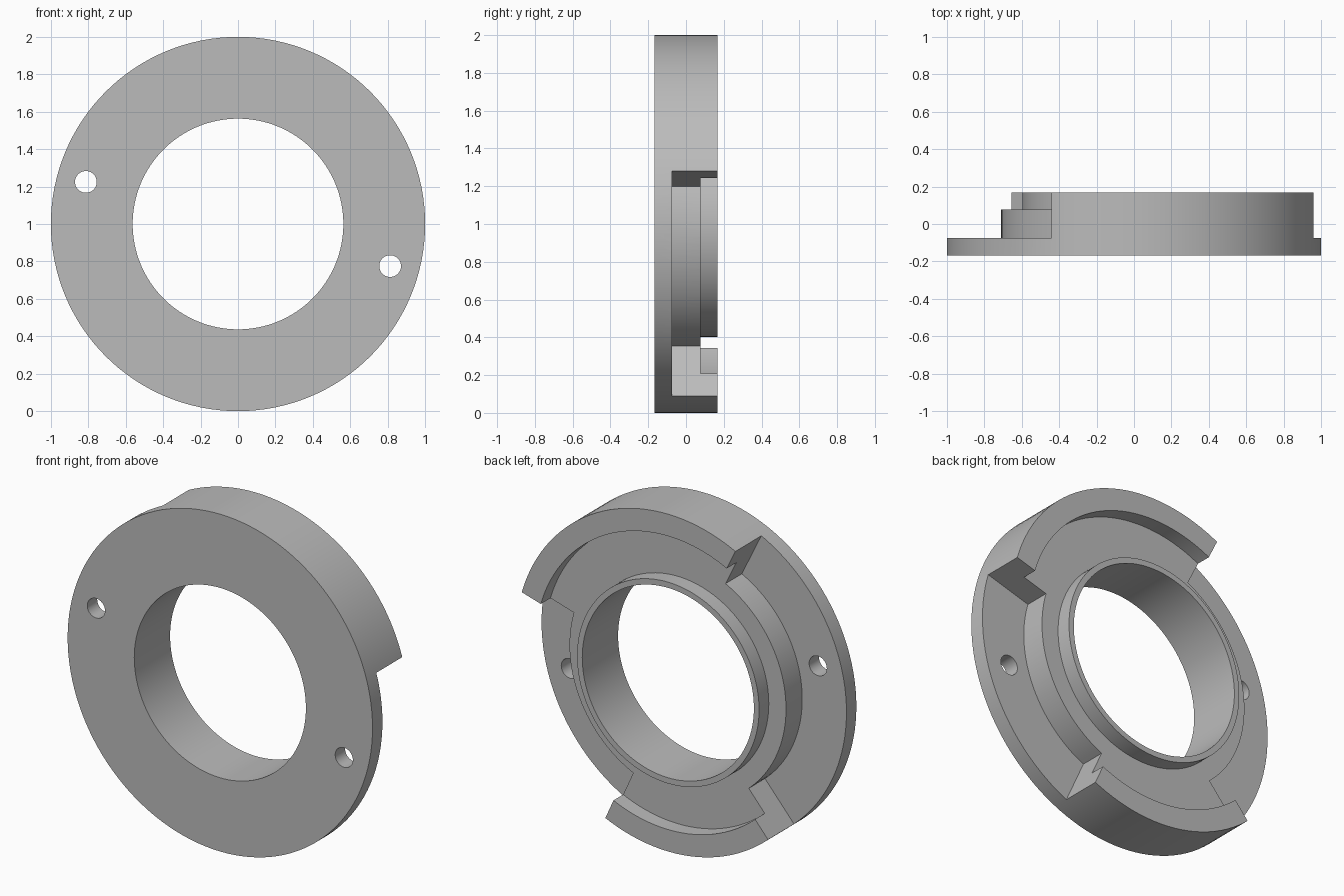
import bpy
import bmesh
from math import cos, sin, radians, pi

old = bpy.data.objects.get("Cube")
if old:
    bpy.data.objects.remove(old, do_unlink=True)

# Depth levels along y, and radii
FRONT, PLATE, FLOOR, BACK = -0.168, -0.075, 0.077, 0.168
BORE, COLLAR, STEP, RIM, OUTER = 0.563, 0.597, 0.71, 0.87, 1.0
CENTRE_Z = 1.0

grey = bpy.data.materials.new("plain grey")
grey.use_nodes = True
grey.diffuse_color = (0.5, 0.5, 0.5, 1)
grey.node_tree.nodes["Principled BSDF"].inputs["Base Color"].default_value = (0.5, 0.5, 0.5, 1)


def revolve(name, profile, start=0, end=360, steps=128, x=0, z=CENTRE_Z):
    """Sweep a closed (radius, y) profile about an axis along y, angles in degrees."""
    full = end - start >= 360
    bm = bmesh.new()
    rings = []
    for i in range(steps if full else steps + 1):
        a = radians(start + (end - start) * i / steps)
        rings.append([bm.verts.new((x + r * cos(a), y, z + r * sin(a))) for r, y in profile])
    n = len(profile)
    for i in range(steps):
        a, b = rings[i], rings[(i + 1) % len(rings)]
        for j in range(n):
            k = (j + 1) % n
            bm.faces.new((a[j], a[k], b[k], b[j]))
    if not full:
        bm.faces.new(rings[0])
        bm.faces.new(rings[-1])
    bmesh.ops.recalc_face_normals(bm, faces=bm.faces)
    mesh = bpy.data.meshes.new(name)
    bm.to_mesh(mesh)
    bm.free()
    mesh.materials.append(grey)
    obj = bpy.data.objects.new(name, mesh)
    bpy.context.collection.objects.link(obj)
    return obj


def pin_cutter(x, z):
    bpy.ops.mesh.primitive_cylinder_add(vertices=48, radius=0.058, depth=1,
                                        location=(x, 0, z), rotation=(pi / 2, 0, 0))
    obj = bpy.context.object
    obj.data.materials.append(grey)
    return obj


# Full ring: flat front, collar round the bore, groove floor and outer rim
ring = revolve("flanged_ring", [
    (BORE, FRONT), (OUTER, FRONT), (OUTER, BACK), (RIM, BACK),
    (RIM, FLOOR), (COLLAR, FLOOR), (COLLAR, BACK), (BORE, BACK)])

# Two side gaps cut down to the plate, leaving an upper and a lower rim
gap = [(STEP, PLATE), (1.2, PLATE), (1.2, 0.4), (STEP, 0.4)]
cutters = [revolve("gap_cutter", gap, 116.2, 229, 40),
           revolve("gap_cutter", gap, 294.3, 376.3, 30)]

# Two opposite pin holes
cutters += [pin_cutter(s * 0.813, CENTRE_Z - s * 0.225) for s in (-1, 1)]

bpy.context.view_layer.objects.active = ring
for cutter in cutters:
    cutter.hide_render = True
    mod = ring.modifiers.new("cut", "BOOLEAN")
    mod.operation = "DIFFERENCE"
    mod.solver = "EXACT"
    mod.object = cutter
    bpy.ops.object.modifier_apply(modifier=mod.name)
    bpy.data.objects.remove(cutter, do_unlink=True)

bpy.ops.object.select_all(action="DESELECT")
ring.select_set(True)
bpy.context.view_layer.objects.active = ring
bpy.ops.object.shade_smooth_by_angle(angle=radians(30))
